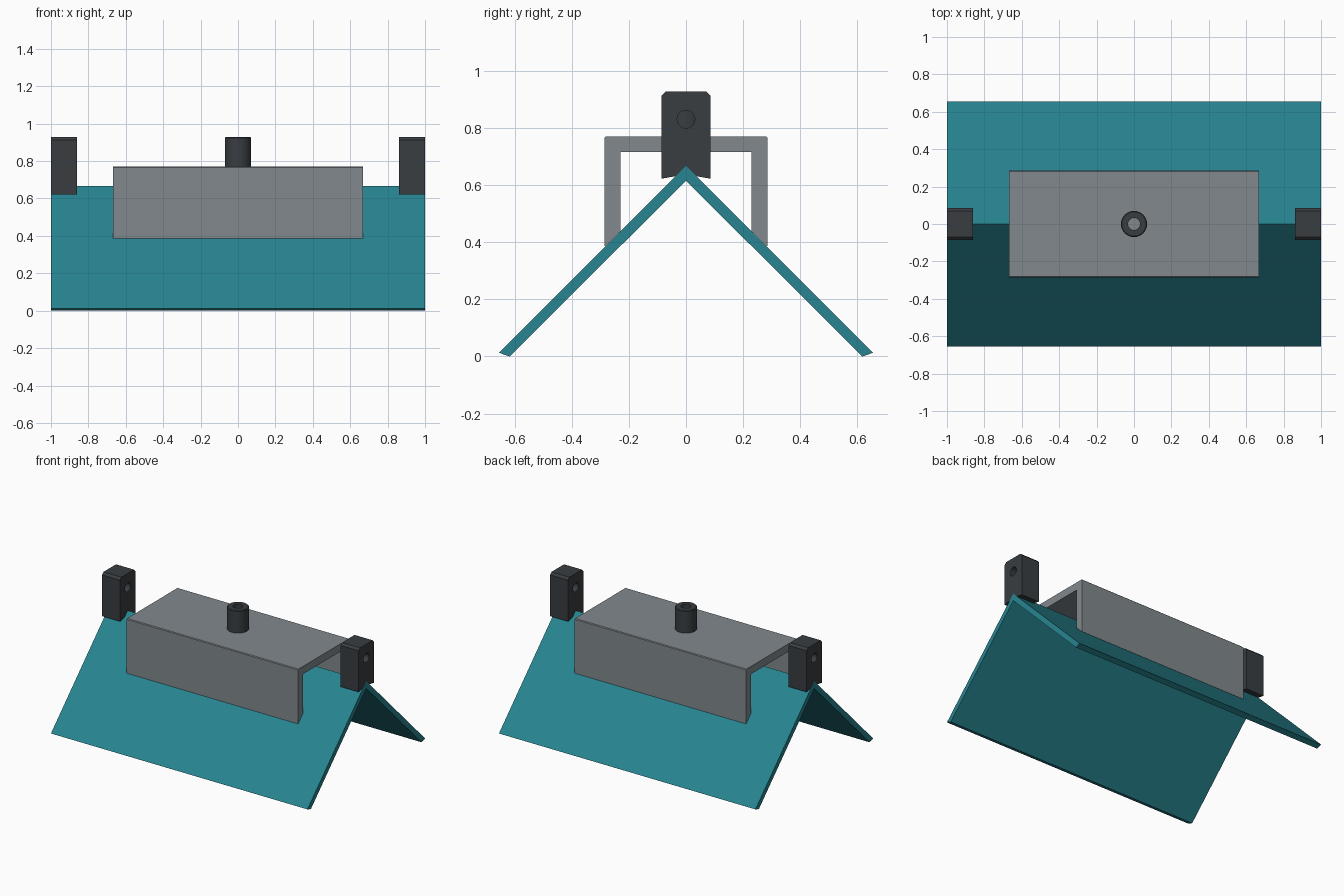
import bpy, bmesh, math

if "Cube" in bpy.data.objects:
    bpy.data.objects.remove(bpy.data.objects["Cube"])


def material(name, rgb):
    m = bpy.data.materials.new(name)
    m.diffuse_color = (*rgb, 1)
    m.use_nodes = True
    m.node_tree.nodes["Principled BSDF"].inputs["Base Color"].default_value = m.diffuse_color
    return m


TEAL = material("teal", (0.02, 0.23, 0.28))
STEEL = material("steel", (0.22, 0.25, 0.27))
DARK = material("dark", (0.04, 0.047, 0.053))


def add_object(name, bm, mat):
    bmesh.ops.recalc_face_normals(bm, faces=bm.faces)
    mesh = bpy.data.meshes.new(name)
    bm.to_mesh(mesh)
    bm.free()
    if mat:
        mesh.materials.append(mat)
    obj = bpy.data.objects.new(name, mesh)
    bpy.context.collection.objects.link(obj)
    return obj


def extrude_x(name, half, x0, x1, mat):
    """Extrude a (y, z) half profile, mirrored in y, along x."""
    mirrored = [(-y, z) for y, z in reversed(half) if y > 0]
    bm = bmesh.new()
    face = bm.faces.new([bm.verts.new((x0, y, z)) for y, z in half + mirrored])
    ext = bmesh.ops.extrude_face_region(bm, geom=[face])
    verts = [v for v in ext["geom"] if isinstance(v, bmesh.types.BMVert)]
    bmesh.ops.translate(bm, verts=verts, vec=(x1 - x0, 0, 0))
    return add_object(name, bm, mat)


def select_only(obj):
    bpy.ops.object.select_all(action='DESELECT')
    obj.select_set(True)
    bpy.context.view_layer.objects.active = obj


# Folded angle base
extrude_x("angle_base", [(0, 0.667), (0.655, 0.013), (0.617, 0), (0, 0.615)],
          -1, 1, TEAL)

# Upside-down channel whose legs are cut to the slope of the base
extrude_x("channel_bracket", [(0, 0.77), (0.28, 0.77), (0.285, 0.765), (0.285, 0.385),
                              (0.23, 0.438), (0.23, 0.715), (0, 0.715)],
          -0.668, 0.668, STEEL)

# End lugs, notched over the ridge and drilled along x
lug = extrude_x("end_lugs", [(0, 0.928), (0.07, 0.928), (0.085, 0.913), (0.085, 0.622),
                             (0.036, 0.631), (0, 0.667)], 0.86, 1, DARK)
bpy.ops.mesh.primitive_cylinder_add(vertices=32, radius=0.031, depth=0.4,
                                    location=(0.93, 0, 0.83),
                                    rotation=(0, math.pi / 2, 0))
drill = bpy.context.object
drill.name = "hole_cutter"
drill.hide_render = True
cut = lug.modifiers.new("hole", 'BOOLEAN')
cut.operation = 'DIFFERENCE'
cut.solver = 'EXACT'
cut.object = drill
lug.modifiers.new("both_ends", 'MIRROR')
select_only(lug)
for mod in [m.name for m in lug.modifiers]:
    bpy.ops.object.modifier_apply(modifier=mod)
bpy.data.objects.remove(drill)
bpy.ops.object.shade_smooth_by_angle()

# Hollow boss on top of the channel: a ring-shaped profile spun about z
bm = bmesh.new()
pts = [(0.032, 0.77), (0.07, 0.77), (0.07, 0.923), (0.065, 0.928), (0.032, 0.928)]
ring = [bm.verts.new((r, 0, z)) for r, z in pts]
edges = [bm.edges.new((a, b)) for a, b in zip(ring, ring[1:] + ring[:1])]
bmesh.ops.spin(bm, geom=ring + edges, axis=(0, 0, 1), cent=(0, 0, 0),
               angle=math.tau, steps=40, use_merge=True)
bmesh.ops.remove_doubles(bm, verts=bm.verts, dist=1e-4)
boss = add_object("boss", bm, DARK)
select_only(boss)
bpy.ops.object.shade_smooth_by_angle()
